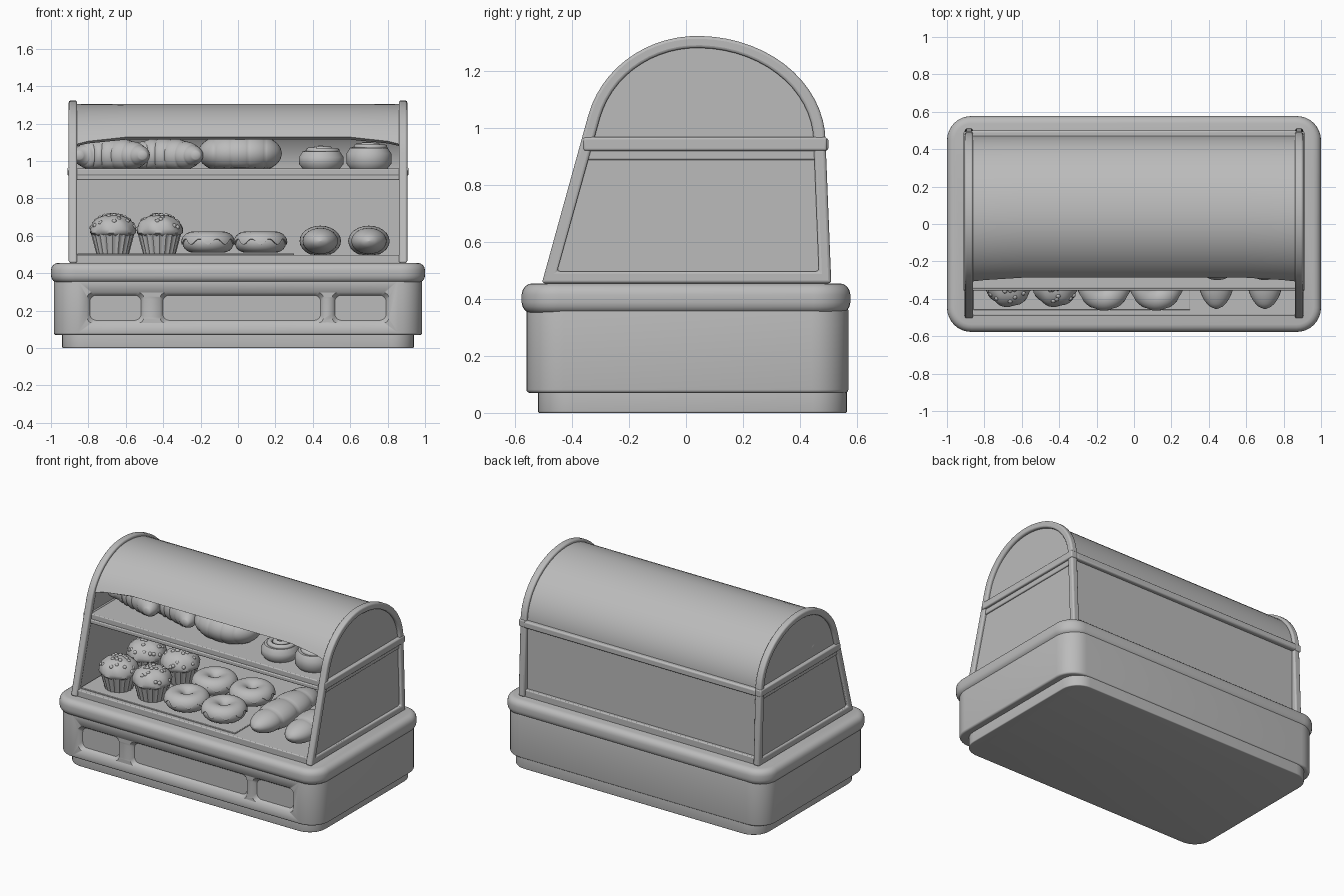
import bpy, bmesh, math, random
from math import sin, cos, pi, radians
from mathutils import Vector

random.seed(4)
if "Cube" in bpy.data.objects:
    bpy.data.objects.remove(bpy.data.objects["Cube"])

grey = bpy.data.materials.new("plain grey")
grey.use_nodes = True
grey.diffuse_color = (0.5, 0.5, 0.5, 1)
grey.node_tree.nodes["Principled BSDF"].inputs["Base Color"].default_value = (0.5, 0.5, 0.5, 1)


def finish(name, bm, angle=35, bevel=0):
    bmesh.ops.recalc_face_normals(bm, faces=bm.faces)
    me = bpy.data.meshes.new(name)
    bm.to_mesh(me)
    bm.free()
    me.materials.append(grey)
    ob = bpy.data.objects.new(name, me)
    bpy.context.collection.objects.link(ob)
    if bevel:
        mod = ob.modifiers.new("bevel", "BEVEL")
        mod.width, mod.segments, mod.limit_method = bevel, 3, "ANGLE"
    bpy.ops.object.select_all(action="DESELECT")
    ob.select_set(True)
    bpy.context.view_layer.objects.active = ob
    bpy.ops.object.shade_smooth_by_angle(angle=radians(angle))
    return ob


def loft(name, rings, wrap=False, **kw):
    """Skin a list of closed rings, capped at the ends unless wrapped."""
    bm = bmesh.new()
    loops = [[bm.verts.new(p) for p in ring] for ring in rings]
    n = len(loops[0])
    pairs = list(zip(loops, loops[1:])) + ([(loops[-1], loops[0])] if wrap else [])
    for a, b in pairs:
        for i in range(n):
            j = (i + 1) % n
            bm.faces.new((a[i], a[j], b[j], b[i]))
    if not wrap:
        bm.faces.new(loops[0])
        bm.faces.new(loops[-1])
    return finish(name, bm, **kw)


def round_rect(x, y0, y1, r, z, inset=0):
    pts = []
    r = max(r - inset, 0.005)
    for k, (sx, y) in enumerate(((1, y1), (-1, y1), (-1, y0), (1, y0))):
        sy = 1 if k < 2 else -1
        for i in range(9):
            a = (k + i / 8) * pi / 2
            pts.append((sx * (x - inset - r) + r * cos(a), y - sy * (inset + r) + r * sin(a), z))
    return pts


def rounded_slab(name, x, y0, y1, z0, z1, r, soft):
    rings = []
    for i in range(5):
        a = i * pi / 8
        rings.append(round_rect(x, y0, y1, r, z0 + soft * (1 - sin(a)), soft * (1 - cos(a))))
    rings = rings[::-1]
    for i in range(5):
        a = i * pi / 8
        rings.append(round_rect(x, y0, y1, r, z1 - soft * (1 - sin(a)), soft * (1 - cos(a))))
    return loft(name, rings)


def box(name, x0, x1, y0, y1, z0, z1, bevel=0.006):
    rings = [[(x, y0, z0), (x, y1, z0), (x, y1, z1), (x, y0, z1)] for x in (x0, x1)]
    return loft(name, rings, bevel=bevel)


def arch(o, t0, t1, steps=28):
    """Points (y, z) on the curved top, inset by o."""
    out = []
    for i in range(steps + 1):
        t = radians(t0 + (t1 - t0) * i / steps)
        ry = (0.396 if cos(t) < 0 else 0.45) - o
        out.append((0.04 + ry * cos(t), 0.95 + (0.373 - o) * sin(t)))
    return out


def front_y(z):
    return -0.506 + (z - 0.455) * 0.276


def outline(o, z0):
    return [(front_y(z0) + o, z0)] + arch(o, 165, 0) + [(0.51 - o - (z0 - 0.455) * 0.04, z0)]


# Base cabinet with three recessed front panels
rounded_slab("plinth", 0.94, -0.52, 0.565, 0, 0.09, 0.12, 0.006)
cabinet = rounded_slab("cabinet", 0.985, -0.56, 0.57, 0.07, 0.37, 0.13, 0.012)
for x0, x1 in ((-0.8, -0.51), (-0.41, 0.45), (0.51, 0.8)):
    half, mid = (x1 - x0) / 2, (x0 + x1) / 2
    rings = []
    for y, grow in ((-0.6, 0.008), (-0.56, 0.008), (-0.535, -0.008)):
        flat = round_rect(half + grow, -0.075 - grow, 0.075 + grow, 0.035, 0)
        rings.append([(mid + p[0], y, 0.215 + p[1]) for p in flat])
    cutter = loft("panel_cutter", rings)
    cutter.hide_render = True
    mod = cabinet.modifiers.new("recess", "BOOLEAN")
    mod.operation, mod.object = "DIFFERENCE", cutter
    bpy.context.view_layer.objects.active = cabinet
    bpy.ops.object.modifier_apply(modifier=mod.name)
    bpy.data.objects.remove(cutter)
rounded_slab("counter_ledge", 1.0, -0.577, 0.577, 0.348, 0.455, 0.13, 0.04)

# End walls: rim, pane and cross bars
for side, s in (("left", 1), ("right", -1)):
    rings = []
    for o, x in ((0, 0.86), (0, 0.905), (0.042, 0.905), (0.042, 0.86)):
        rings.append([(s * x, y, z) for y, z in outline(o, 0.455 + o)])
    loft(side + "_rim", rings, wrap=True, bevel=0.01)
    loft(side + "_pane", [[(s * x, y, z) for y, z in outline(0.02, 0.46)] for x in (0.868, 0.885)])
    box(side + "_shelf_bar", s * 0.862, s * 0.911, front_y(0.94) + 0.012, 0.495, 0.92, 0.968, 0.008)
    box(side + "_lower_bar", s * 0.865, s * 0.895, front_y(0.9) + 0.02, 0.48, 0.888, 0.925)

# Curved hood whose front edge dips slightly near the ends
rings = []
for x, t in ((-0.87, 157), (-0.8, 154), (-0.6, 150), (0.6, 150), (0.8, 154), (0.87, 157)):
    section = arch(0.018, t, -3) + arch(0.045, t, -3)[::-1]
    rings.append([(x, y, z) for y, z in section])
loft("hood", rings)

# Back wall, floor and shelf
box("back_wall", -0.87, 0.87, 0.445, 0.472, 0.46, 0.96)
box("back_bar", -0.87, 0.87, 0.45, 0.5, 0.92, 0.965, 0.01)
box("back_sill", -0.87, 0.87, 0.45, 0.495, 0.45, 0.5)
box("floor", -0.87, 0.87, -0.49, 0.46, 0.45, 0.497)
box("tray", -0.86, 0.3, -0.46, 0.42, 0.49, 0.505, 0.004)
box("shelf", -0.87, 0.87, -0.345, 0.46, 0.92, 0.96)
box("shelf_lip", -0.87, 0.87, -0.355, -0.32, 0.898, 0.925)


def lathe(name, cx, cy, profile, n=48, ripple=lambda a, k: 1):
    rings = []
    for k, (r, z) in enumerate(profile):
        rings.append([(cx + r * ripple(2 * pi * i / n, k) * cos(2 * pi * i / n),
                       cy + r * ripple(2 * pi * i / n, k) * sin(2 * pi * i / n), z)
                      for i in range(n)])
    return loft(name, rings, angle=50)


def dough(name, spine, radius, floor, height=1.0, rings=48, sides=24):
    """Sweep a round section with varying radius, flattened on the floor."""
    out = []
    for i in range(rings + 1):
        t = i / rings
        c = Vector(spine(t))
        d = (Vector(spine(t + 0.01)) - Vector(spine(t - 0.01))).normalized()
        across = Vector((d.y, -d.x, 0))
        r = max(radius(t), 0.003)
        ring = []
        for k in range(sides):
            a = 2 * pi * k / sides
            p = c + across * r * cos(a) + Vector((0, 0, r * height * sin(a)))
            p.z = max(p.z, floor)
            ring.append(p)
        out.append(ring)
    return loft(name, out, angle=60)


# Muffins: pleated cup, domed top and crumbs
def muffin(x, y):
    z = 0.505
    lathe("muffin_cup", x, y, [(0.085, z), (0.112, z + 0.105)], 80,
          lambda a, k: 1 + 0.035 * cos(20 * a))
    dome = [(0.105, z + 0.095), (0.122, z + 0.11), (0.122, z + 0.13), (0.108, z + 0.165),
            (0.08, z + 0.19), (0.045, z + 0.203), (0.01, z + 0.207)]
    lathe("muffin_top", x, y, dome, 48, lambda a, k: 1 + 0.03 * sin(7 * a + k))
    bm = bmesh.new()
    for i in range(26):
        a, e = i * 2.4, 0.15 + 1.3 * random.random()
        made = bmesh.ops.create_icosphere(bm, subdivisions=2, radius=0.013)
        spot = Vector((x + 0.117 * cos(e) * cos(a), y + 0.117 * cos(e) * sin(a),
                       z + 0.118 + 0.088 * sin(e)))
        bmesh.ops.translate(bm, verts=made["verts"], vec=spot)
    finish("muffin_crumbs", bm, 60)


# Ring doughnuts with wavy icing
def doughnut(x, y):
    def ring(a, major, minor, lo, hi, n):
        pts = []
        for k in range(n):
            v = lo + (hi - lo) * k / (n - 1)
            r = major + minor * cos(v)
            pts.append((x + r * cos(a), y + r * sin(a), 0.563 + minor * 0.93 * sin(v)))
        return pts
    turns = [2 * pi * i / 64 for i in range(64)]
    loft("doughnut", [ring(a, 0.08, 0.057, 0, 2 * pi * 19 / 20, 20) for a in turns], wrap=True)
    icing = []
    for a in turns:
        low = 0.1 + 0.28 * sin(9 * a)
        top = ring(a, 0.08, 0.064, low, pi - low, 14)
        icing.append(top + ring(a, 0.08, 0.05, low, pi - low, 14)[::-1])
    loft("icing", icing, wrap=True)


for row in (-0.32, -0.02):
    for x in (-0.67, -0.42):
        muffin(x, row)
    for x in (-0.16, 0.12):
        doughnut(x, row)


def segments(t, n):
    return 0.9 + 0.1 * abs(sin(n * pi * t)) ** 0.6


# Long rolls on the floor
for x in (0.44, 0.7):
    dough("long_roll", lambda t: (x, -0.455 + 0.65 * t, 0.572),
          lambda t: 0.112 * max(0, 1 - abs(2 * t - 1) ** 2.6) ** 0.5 * segments(t, 4), 0.498, 0.74)

# Croissants, loaf and spiral buns on the shelf
for x in (-0.68, -0.395):
    dough("croissant",
          lambda t: (x - 0.17 * cos(pi * t), -0.2 + 0.12 * sin(pi * t) + 0.05 * cos(pi * t), 1.03),
          lambda t: 0.022 + 0.075 * max(0, sin(pi * t)) ** 0.8 * segments(t, 7), 0.96, 0.95, 70)
dough("loaf", lambda t: (-0.215 + 0.45 * t, -0.12, 1.04),
      lambda t: 0.16 * max(0, 1 - abs(2 * t - 1) ** 2.3) ** 0.5
      * (0.96 + 0.04 * abs(sin(5 * pi * t)) ** 0.5), 0.96, 0.69, 60)
for x, lift in ((0.445, 0), (0.7, 0.02)):
    z = 0.96
    lathe("bun", x, -0.18, [(0.1, z), (0.12, z + 0.025), (0.12, z + 0.06 + lift),
                            (0.1, z + 0.09 + lift), (0.01, z + 0.095 + lift)])
    dough("bun_swirl",
          lambda t: (x + (0.01 + 0.09 * t) * cos(5 * pi * t),
                     -0.18 + (0.01 + 0.09 * t) * sin(5 * pi * t), z + 0.108 + lift - 0.02 * t),
          lambda t: 0.017 * min(1, 12 * t, 12 * (1 - t)), z, 1, 90, 10)
